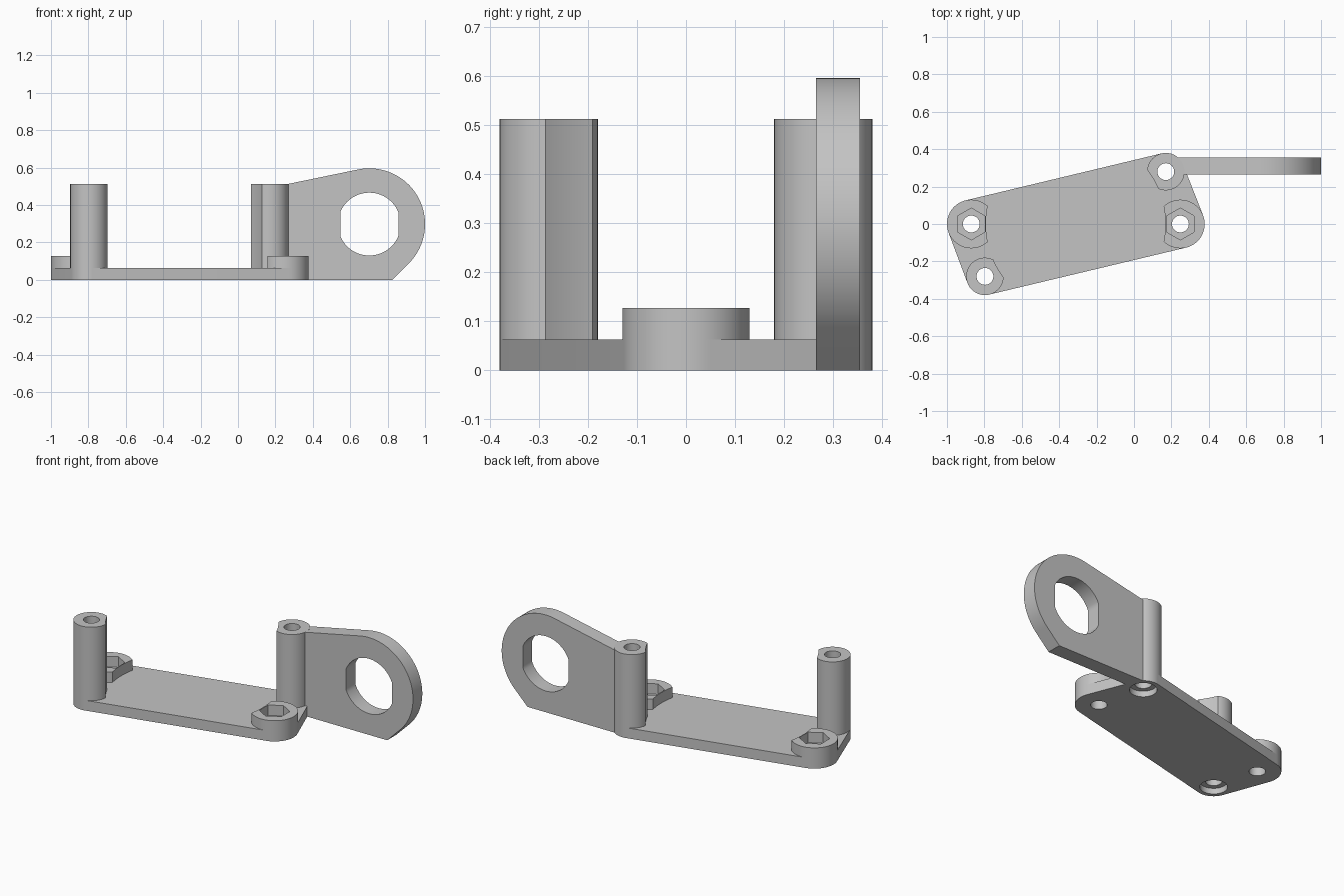
import bpy
import bmesh
import math
from mathutils import Vector
from mathutils.geometry import convex_hull_2d

if "Cube" in bpy.data.objects:
    bpy.data.objects.remove(bpy.data.objects["Cube"])

grey = bpy.data.materials.new("plain grey")
grey.use_nodes = True
COLOUR = (0.55, 0.55, 0.55, 1)
grey.diffuse_color = COLOUR
grey.node_tree.nodes["Principled BSDF"].inputs["Base Color"].default_value = COLOUR

PLATE, BOSS_TOP, POST_TOP = 0.063, 0.127, 0.513
BELOW, ABOVE = -0.1, 0.8
BOSS_R, POST_R, HOLE_R = 0.13, 0.10, 0.045
BOSSES = {"right": (-0.87, 0), "left": (0.248, 0)}
POSTS = {"right": (-0.797, -0.28), "left": (0.17, 0.28)}
MIDDLE = (-0.312, 0)


def arc(centre, r, start=0, end=360, n=64):
    full = end - start == 360
    angles = [math.radians(start + (end - start) * i / (n if full else n - 1)) for i in range(n)]
    return [(centre[0] + r * math.cos(a), centre[1] + r * math.sin(a)) for a in angles]


def prism(name, outline, low, high, upright=False):
    """Extrude an outline along z, or along y when upright."""
    bm = bmesh.new()
    place = (lambda p, h: (p[0], h, p[1])) if upright else (lambda p, h: (p[0], p[1], h))
    bottom = [bm.verts.new(place(p, low)) for p in outline]
    top = [bm.verts.new(place(p, high)) for p in outline]
    bm.faces.new(bottom)
    bm.faces.new(top)
    for i in range(len(outline)):
        j = (i + 1) % len(outline)
        bm.faces.new((bottom[i], bottom[j], top[j], top[i]))
    bmesh.ops.recalc_face_normals(bm, faces=bm.faces)
    mesh = bpy.data.meshes.new(name)
    bm.to_mesh(mesh)
    bm.free()
    mesh.materials.append(grey)
    obj = bpy.data.objects.new(name, mesh)
    bpy.context.collection.objects.link(obj)
    return obj


def cut(obj, cutters):
    """Subtract the cutters, bake the result and smooth the round faces."""
    for cutter in cutters:
        mod = obj.modifiers.new("cut", "BOOLEAN")
        mod.operation, mod.solver, mod.object = "DIFFERENCE", "EXACT", cutter
    graph = bpy.context.evaluated_depsgraph_get()
    baked = bpy.data.meshes.new_from_object(obj.evaluated_get(graph))
    obj.modifiers.clear()
    obj.data = baked
    for cutter in cutters:
        cutter.hide_render = True
    bpy.ops.object.select_all(action="DESELECT")
    obj.select_set(True)
    bpy.context.view_layer.objects.active = obj
    bpy.ops.object.shade_smooth_by_angle(angle=math.radians(25))


# Cutters: clearance in the middle, screw holes, screw head recesses, nut pockets
clearance = prism("clearance_cutter", arc(MIDDLE, 0.48, n=160), BELOW, ABOVE)
holes, recesses, pockets = {}, [], {}
for kind, spots in (("boss", BOSSES), ("post", POSTS)):
    for side, spot in spots.items():
        holes[kind, side] = prism("hole_cutter", arc(spot, HOLE_R, n=40), BELOW, ABOVE)
        if kind == "post":
            recesses.append(prism("recess_cutter", arc(spot, 0.075), BELOW, 0.035))
        else:
            pockets[side] = prism("nut_cutter", arc(spot, 0.085, 30, 390, 6), BELOW, ABOVE)

# Base plate wrapped around the bosses and posts
points = [Vector(p) for s in BOSSES.values() for p in arc(s, BOSS_R)]
points += [Vector(p) for s in POSTS.values() for p in arc(s, POST_R)]
footprint = [points[i] for i in convex_hull_2d(points)]
plate = prism("base_plate", footprint, 0, PLATE)
cut(plate, list(holes.values()) + recesses)

# Low nut bosses and tall screw posts
for side, spot in BOSSES.items():
    boss = prism(side + "_nut_boss", arc(spot, BOSS_R), PLATE, BOSS_TOP)
    cut(boss, [clearance, pockets[side]])
for side, spot in POSTS.items():
    post = prism(side + "_screw_post", arc(spot, POST_R), PLATE, POST_TOP)
    cut(post, [clearance, holes["post", side]])

# Upright arm with a flat-sided eye, trimmed where it meets post and plate
EYE = (0.702, 0.298)
rim = arc(EYE, 0.298, -45, 101.8)
arm = prism("side_arm", [(0.235, 0), (0.825, 0)] + rim + [(0.235, 0.506)], 0.265, 0.355, True)
eye_outline = [(min(max(x, EYE[0] - 0.155), EYE[0] + 0.155), z) for x, z in arc(EYE, 0.168)]
eye = prism("eye_cutter", eye_outline, 0, 1, True)
post_trim = prism("post_trim_cutter", arc(POSTS["left"], POST_R), BELOW, ABOVE)
plate_trim = prism("plate_trim_cutter", footprint, BELOW, PLATE)
cut(arm, [eye, post_trim, plate_trim])

for obj in list(bpy.data.objects):
    if obj.name.split(".")[0].endswith("_cutter"):
        bpy.data.objects.remove(obj)
